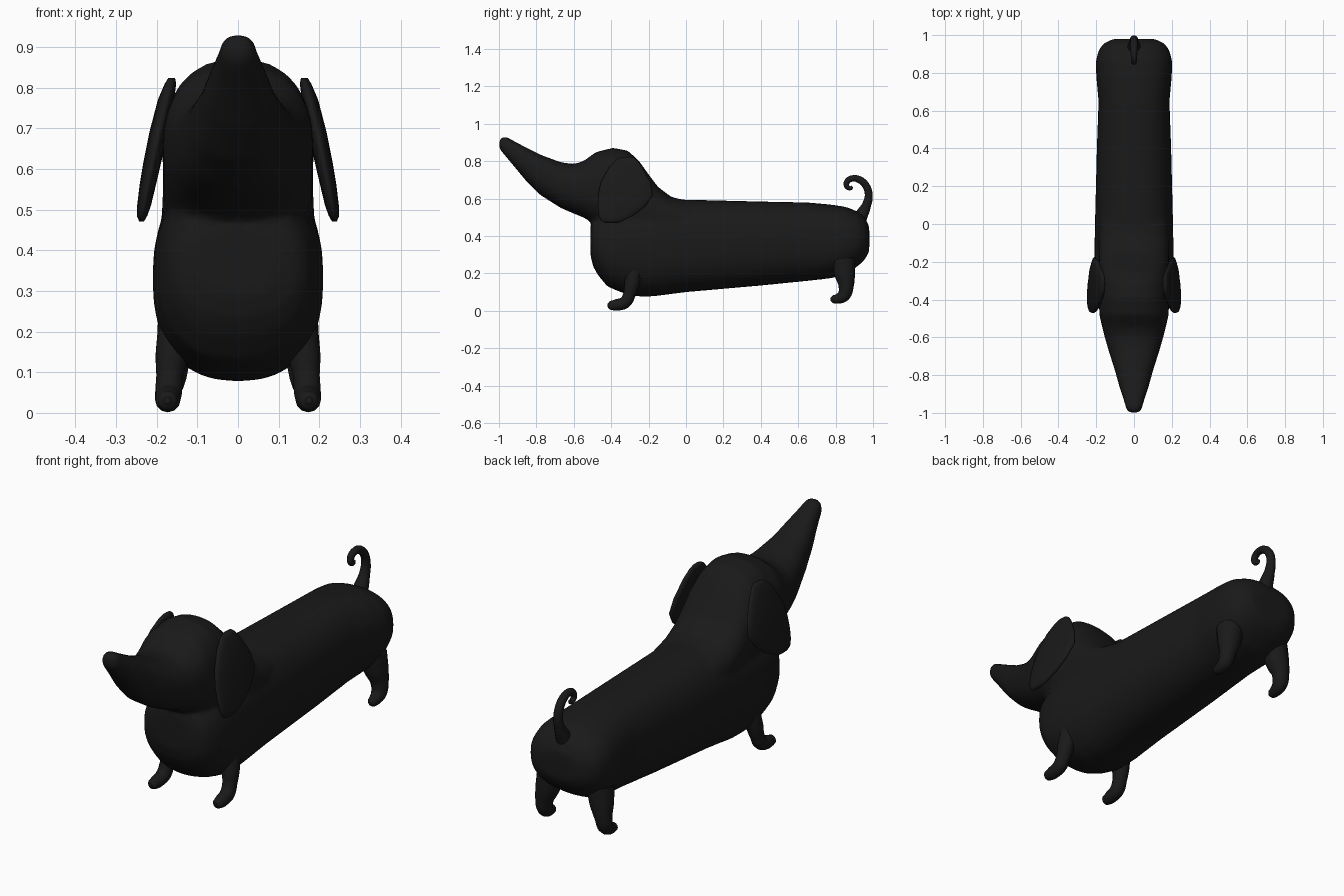
import bpy, bmesh, math

if "Cube" in bpy.data.objects:
    bpy.data.objects.remove(bpy.data.objects["Cube"])

mat = bpy.data.materials.new("black_coat")
mat.diffuse_color = (0.01, 0.01, 0.01, 1)
mat.use_nodes = True
mat.node_tree.nodes["Principled BSDF"].inputs["Base Color"].default_value = mat.diffuse_color


def ring(center, u, v, power=2.0, n=32):
    """Superellipse ring around a center with half-axis vectors u and v."""
    pts = []
    for i in range(n):
        a = 2 * math.pi * i / n
        c = math.copysign(abs(math.cos(a)) ** (2 / power), math.cos(a))
        s = math.copysign(abs(math.sin(a)) ** (2 / power), math.sin(a))
        pts.append([center[k] + c * u[k] + s * v[k] for k in range(3)])
    return pts


def loft(bm, rings):
    """Skin a list of rings and cap both ends."""
    loops = [[bm.verts.new(p) for p in r] for r in rings]
    n = len(loops[0])
    for a, b in zip(loops, loops[1:]):
        for i in range(n):
            bm.faces.new((a[i], a[(i + 1) % n], b[(i + 1) % n], b[i]))
    bm.faces.new(loops[0])
    bm.faces.new(loops[-1])


def finish(name, bm):
    bmesh.ops.recalc_face_normals(bm, faces=bm.faces)
    for f in bm.faces:
        f.smooth = True
    me = bpy.data.meshes.new(name)
    bm.to_mesh(me)
    bm.free()
    me.materials.append(mat)
    ob = bpy.data.objects.new(name, me)
    bpy.context.collection.objects.link(ob)
    return ob


def tube(name, pts):
    """Smooth tapered tube through (x, y, z, radius) points."""
    cu = bpy.data.curves.new(name, 'CURVE')
    cu.dimensions = '3D'
    cu.bevel_depth = 1.0
    cu.bevel_resolution = 4
    cu.resolution_u = 5
    cu.use_fill_caps = True
    sp = cu.splines.new('BEZIER')
    sp.bezier_points.add(len(pts) - 1)
    for bp, (x, y, z, r) in zip(sp.bezier_points, pts):
        bp.co = (x, y, z)
        bp.radius = r
        bp.handle_left_type = bp.handle_right_type = 'AUTO'
    cu.materials.append(mat)
    ob = bpy.data.objects.new(name, cu)
    bpy.context.collection.objects.link(ob)


# Trunk and head sections: y, bottom z, top z, half width
trunk = [(-.51, .29, .46, .10), (-.495, .235, .50, .15), (-.47, .19, .52, .175),
         (-.42, .13, .55, .195), (-.35, .10, .57, .205), (-.27, .078, .58, .21),
         (-.17, .078, .59, .21), (0, .10, .595, .207), (.4, .135, .585, .197),
         (.65, .16, .58, .188), (.78, .175, .568, .20), (.86, .20, .555, .203),
         (.92, .24, .53, .188), (.957, .275, .50, .16), (.98, .32, .45, .11)]
head = [(-1.0, .87, .91, .022), (-.985, .85, .93, .04), (-.96, .82, .932, .047),
        (-.93, .785, .914, .055), (-.86, .70, .877, .078), (-.78, .62, .836, .10),
        (-.67, .55, .795, .135), (-.60, .52, .785, .155), (-.55, .50, .80, .168),
        (-.48, .46, .85, .184), (-.39, .40, .872, .186), (-.31, .35, .857, .185),
        (-.25, .35, .80, .185), (-.20, .35, .73, .185), (-.15, .35, .663, .187),
        (-.08, .35, .61, .188), (.02, .35, .585, .18)]
bm = bmesh.new()
for sections in (trunk, head):
    loft(bm, [ring((0, y, (b + t) / 2), (w, 0, 0), (0, 0, (t - b) / 2), 2.4)
              for y, b, t, w in sections])
body = finish("body_and_head", bm)
rm = body.modifiers.new("fuse", 'REMESH')
rm.mode = 'VOXEL'
rm.voxel_size = 0.013
rm.use_smooth_shade = True
sm = body.modifiers.new("soften", 'SMOOTH')
sm.factor = 0.5
sm.iterations = 6

# Ear sections: z, front y, back y, center x, half thickness
ear = [(.824, -.345, -.285, .163, .008), (.81, -.37, -.265, .166, .014),
       (.77, -.41, -.235, .177, .02), (.69, -.455, -.19, .196, .022),
       (.62, -.47, -.175, .21, .022), (.56, -.472, -.215, .222, .02),
       (.51, -.467, -.28, .231, .017), (.485, -.455, -.33, .236, .013),
       (.471, -.435, -.36, .237, .006)]
# Leg paths: x, y, z, radius
front_leg = [(.174, -.42, .031, .008), (.174, -.407, .03, .023), (.173, -.37, .032, .031),
             (.171, -.325, .047, .033), (.168, -.302, .09, .033), (.163, -.29, .14, .04),
             (.15, -.27, .23, .045)]
hind_leg = [(.165, .772, .062, .008), (.165, .786, .062, .021), (.164, .815, .066, .028),
            (.162, .845, .085, .035), (.158, .856, .13, .04), (.145, .85, .19, .055),
            (.13, .84, .27, .065)]
for side, s in (("left", 1), ("right", -1)):
    bm = bmesh.new()
    loft(bm, [ring((s * x, (f + b) / 2, z), (s * t, 0, 0), (0, (b - f) / 2, 0), 2.3, 24)
              for z, f, b, x, t in ear])
    finish(side + "_ear", bm)
    for name, path in (("front_leg", front_leg), ("hind_leg", hind_leg)):
        tube(side + "_" + name, [(s * x, y, z, r) for x, y, z, r in path])

# Curled tail: y, z, radius
tail = [(.91, .46, .045), (.94, .515, .034), (.967, .57, .024), (.977, .62, .021),
        (.963, .668, .02), (.93, .7, .019), (.89, .708, .017), (.861, .69, .016),
        (.86, .666, .014), (.88, .656, .011), (.89, .665, .006)]
tube("tail", [(0, y, z, r) for y, z, r in tail])
